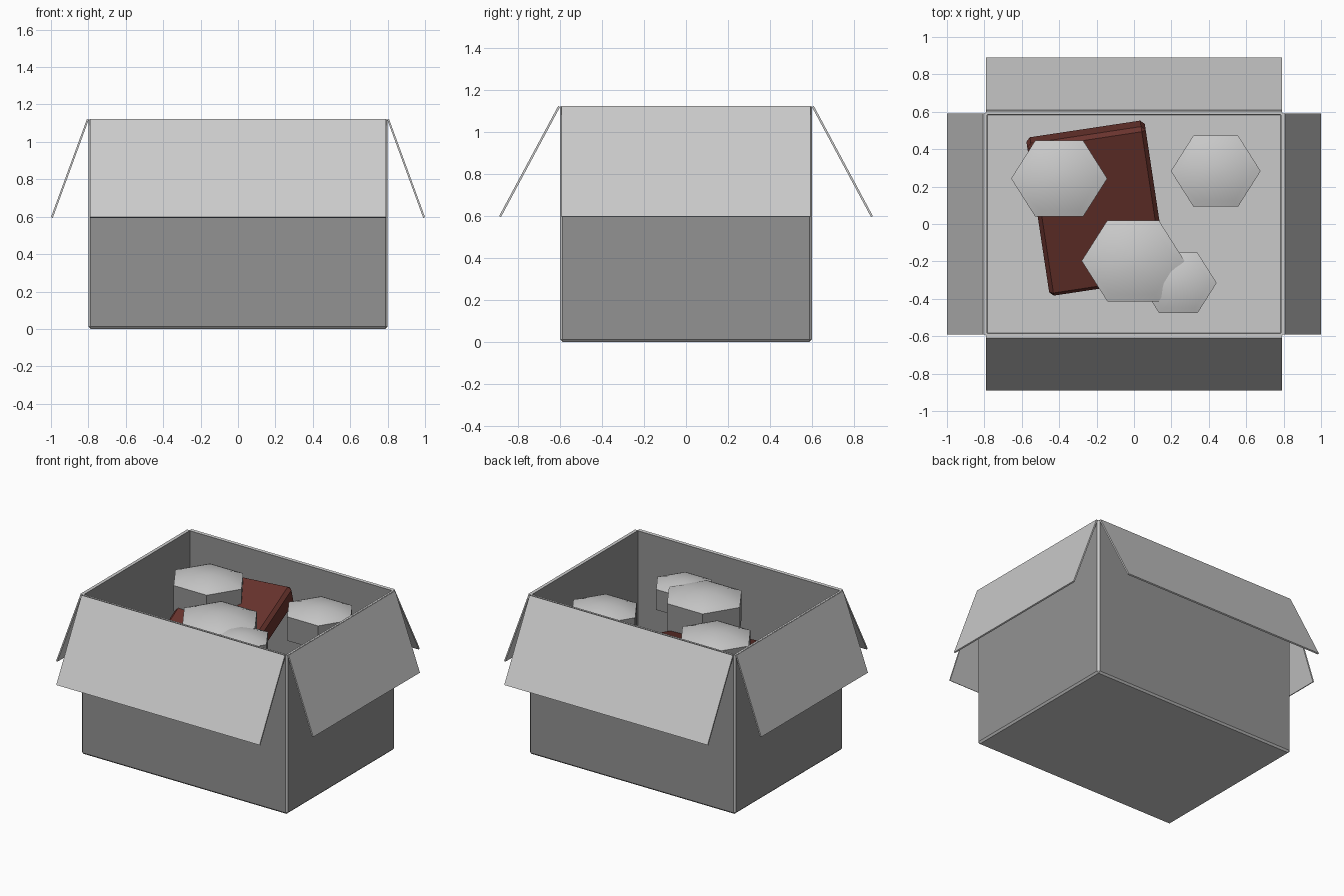
import bpy, bmesh, math

cube = bpy.data.objects.get("Cube")
if cube:
    bpy.data.objects.remove(cube, do_unlink=True)


def material(name, rgb):
    m = bpy.data.materials.new(name)
    m.use_nodes = True
    m.diffuse_color = (*rgb, 1)
    m.node_tree.nodes["Principled BSDF"].inputs["Base Color"].default_value = (*rgb, 1)
    return m


DARK = material("dark_grey", (0.29, 0.29, 0.29))
LIGHT = material("light_grey", (0.59, 0.59, 0.59))
RED = material("dark_red_brown", (0.14, 0.033, 0.026))


def make(name, bm, *mats):
    bmesh.ops.recalc_face_normals(bm, faces=bm.faces)
    mesh = bpy.data.meshes.new(name)
    bm.to_mesh(mesh)
    bm.free()
    for m in mats:
        mesh.materials.append(m)
    ob = bpy.data.objects.new(name, mesh)
    bpy.context.collection.objects.link(ob)
    return ob


def block(size):
    bm = bmesh.new()
    bmesh.ops.create_cube(bm, size=1)
    bmesh.ops.scale(bm, vec=size, verts=bm.verts)
    return bm


def solidify(ob, thickness, offset):
    mod = ob.modifiers.new("thickness", 'SOLIDIFY')
    mod.thickness, mod.offset = thickness, offset
    mod.use_even_offset = True
    return mod


# Open carton: dark walls, light floor, chamfers and rim
W, D, H = 0.8, 0.6, 1.12
bm = block((2 * W, 2 * D, H))
bmesh.ops.translate(bm, vec=(0, 0, H / 2), verts=bm.verts)
edges = [e for e in bm.edges if min(v.co.z for v in e.verts) < H / 2]
bmesh.ops.bevel(bm, geom=edges, offset=0.012, segments=1, affect='EDGES')
bmesh.ops.delete(bm, geom=[f for f in bm.faces
                           if f.calc_center_median().z > H - 0.01], context='FACES')
bm.normal_update()
for f in bm.faces:
    f.material_index = 0 if max(abs(f.normal.x), abs(f.normal.y)) > 0.9 else 1
carton = make("carton", bm, DARK, LIGHT)
solidify(carton, 0.014, -1).material_offset_rim = 1


# Four flaps hanging outwards
def flap(name, points):
    bm = bmesh.new()
    bm.faces.new([bm.verts.new(p) for p in points])
    solidify(make(name, bm, LIGHT), 0.01, 0)


LOW = 0.596
for s, side in ((1, "left"), (-1, "right")):
    top, out, half = s * 0.803, s * 0.995, D - 0.008
    flap(side + "_flap", [(top, -half, H), (top, half, H), (out, half, LOW), (out, -half, LOW)])
for s, side in ((1, "back"), (-1, "front")):
    top, out, half = s * 0.604, s * 0.885, W - 0.01
    flap(side + "_flap", [(-half, top, H), (half, top, H), (half, out, LOW), (-half, out, LOW)])

# Chamfered slab, leaning towards the front
bm = block((0.64, 0.865, 0.15))
bmesh.ops.bevel(bm, geom=bm.edges[:], offset=0.022, segments=1, affect='EDGES')
book = make("book", bm, RED)
book.location = (-0.198, 0.085, 0.785)
book.rotation_euler = (0.31, 0, 0.15)


# Six-sided tubs with dark sides and gently domed light tops
def tub(name, x, y, rim, radius):
    bm = bmesh.new()
    rise, depth, steps = radius * 0.2, radius * 0.7, 6

    def ring(t, z):
        angles = [i * math.tau / 6 for i in range(6)]
        return [bm.verts.new((x + t * radius * math.cos(a),
                              y + t * radius * 0.91 * math.sin(a), z)) for a in angles]

    rings = [ring(1, rim - depth)]
    bm.faces.new(rings[0])
    for k in range(steps):
        t = 1 - k / steps
        rings.append(ring(t, rim + rise * (1 - t * t)))
    for a, b in zip(rings, rings[1:]):
        for i in range(6):
            j = (i + 1) % 6
            bm.faces.new((a[i], a[j], b[j], b[i]))
    tip = bm.verts.new((x, y, rim + rise))
    for i in range(6):
        bm.faces.new((rings[-1][i], rings[-1][(i + 1) % 6], tip))
    bm.normal_update()
    for f in bm.faces:
        f.material_index = 1 if abs(f.normal.z) > 0.5 else 0
    ob = make(name, bm, DARK, LIGHT)
    bpy.ops.object.select_all(action='DESELECT')
    ob.select_set(True)
    bpy.context.view_layer.objects.active = ob
    bpy.ops.object.shade_smooth_by_angle(angle=math.radians(30))


tub("back_right_tub", -0.4, 0.243, 1.012, 0.257)
tub("middle_tub", -0.005, -0.197, 1.014, 0.275)
tub("back_left_tub", 0.437, 0.283, 0.998, 0.24)
tub("small_tub", 0.237, -0.315, 0.992, 0.205)
